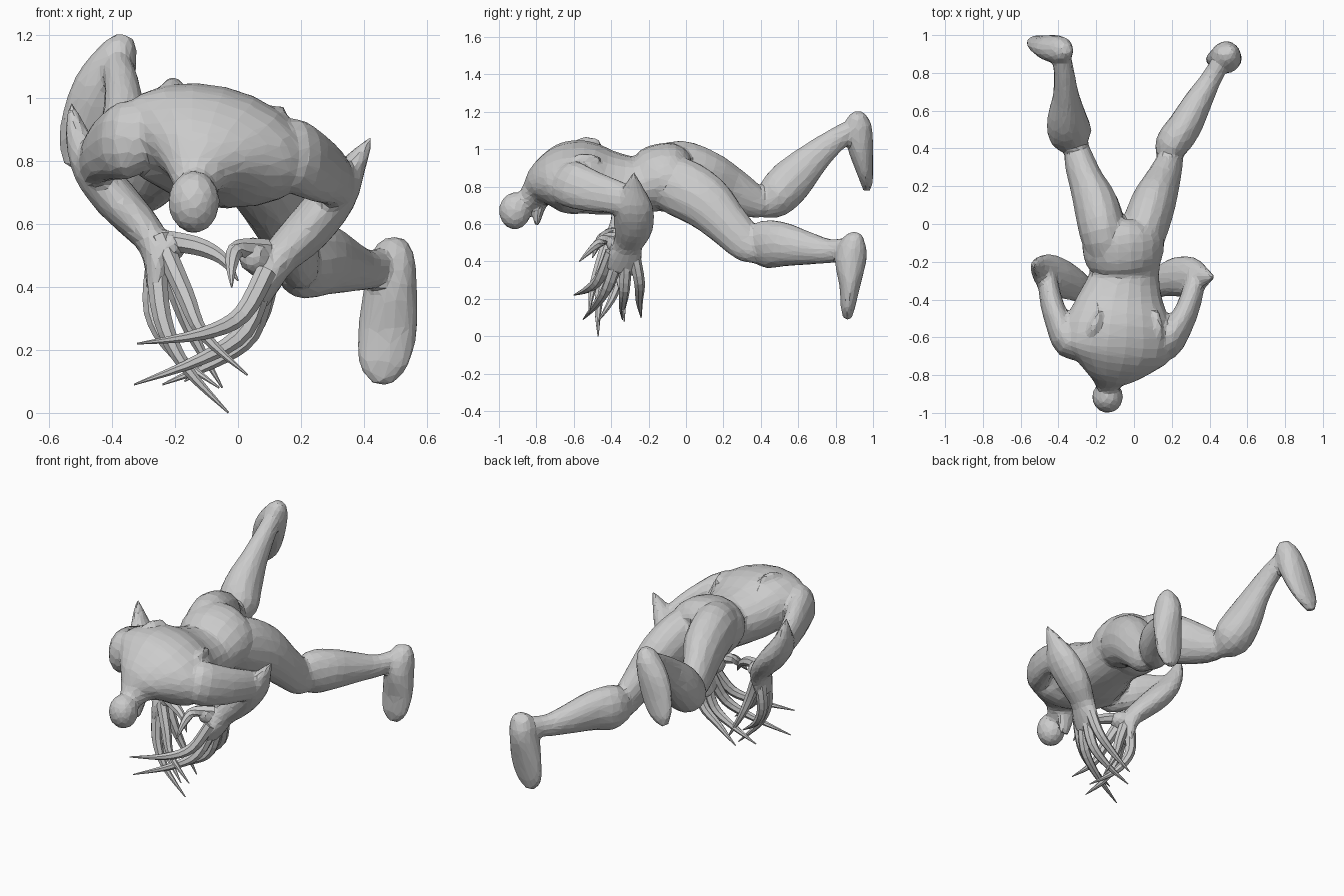
import bpy, bmesh, math
from mathutils import Vector, Matrix


def spline(rows, n):
    """Catmull-Rom resampling of rows of numbers."""
    out = []
    for i in range(len(rows) - 1):
        p = [rows[max(0, min(len(rows) - 1, i + k))] for k in (-1, 0, 1, 2)]
        for s in range(n):
            t = s / n
            out.append([0.5 * (2 * b + (c - a) * t + (2 * a - 5 * b + 4 * c - d) * t * t
                               + (3 * b - a - 3 * c + d) * t ** 3) for a, b, c, d in zip(*p)])
    return out + [list(rows[-1])]


def loft(bm, rows, side=(1, 0, 0), sides=14, n=3):
    """Closed tube of elliptical rings; row = x, y, z, half width, half depth."""
    rows = spline(rows, n)
    pts = [Vector(r[:3]) for r in rows]
    rings = []
    for i, r in enumerate(rows):
        t = (pts[min(i + 1, len(pts) - 1)] - pts[max(i - 1, 0)]).normalized()
        u = Vector(side)
        u = (u - t * u.dot(t)).normalized()
        w = t.cross(u)
        a, b = max(r[3], 0.003), max(r[4], 0.003)
        rings.append([bm.verts.new(pts[i] + u * a * math.cos(k * math.tau / sides)
                                   + w * b * math.sin(k * math.tau / sides)) for k in range(sides)])
    for p, q in zip(rings, rings[1:]):
        for k in range(sides):
            j = (k + 1) % sides
            bm.faces.new((p[k], p[j], q[j], q[k]))
    bm.faces.new(rings[0][::-1])
    bm.faces.new(rings[-1])


def ball(bm, c, r):
    bmesh.ops.create_icosphere(bm, subdivisions=3, radius=1,
                               matrix=Matrix.Translation(c) @ Matrix.Diagonal((*r, 1)))


def finish(bm, name):
    bmesh.ops.recalc_face_normals(bm, faces=bm.faces)
    me = bpy.data.meshes.new(name)
    bm.to_mesh(me)
    bm.free()
    ob = bpy.data.objects.new(name, me)
    bpy.context.collection.objects.link(ob)
    return ob


body = bmesh.new()

# torso: neck to pelvis, rolled so the left side is higher
loft(body, [(-.14, -.88, .69, .05, .05), (-.13, -.81, .76, .10, .08), (-.11, -.75, .81, .20, .13),
            (-.09, -.66, .84, .31, .18), (-.08, -.55, .85, .30, .19), (-.07, -.42, .82, .24, .17),
            (-.05, -.26, .81, .185, .15), (-.055, -.16, .84, .215, .18), (-.06, -.06, .85, .21, .18),
            (-.06, .0, .84, .12, .12)], side=(.97, 0, -.22), sides=20)

# shoulder blade ridges
loft(body, [(-.24, -.60, 1.0, .02, .03), (-.21, -.54, 1.04, .025, .03), (-.18, -.46, 1.03, .012, .02)])
loft(body, [(.14, -.60, .93, .02, .03), (.13, -.54, .95, .022, .03), (.12, -.46, .94, .012, .02)])

# head and jaw
ball(body, (-.14, -.915, .67), (.082, .085, .1))
loft(body, [(-.14, -.76, .76, .06, .05), (-.14, -.785, .68, .055, .03), (-.14, -.80, .59, .03, .014)])

# legs
loft(body, [(.02, -.15, .82, .11, .13), (.05, -.04, .80, .125, .16), (.10, .10, .72, .12, .15),
            (.15, .22, .60, .095, .12), (.19, .33, .49, .07, .10), (.20, .39, .46, .06, .07)])
loft(body, [(.17, .33, .47, .05, .08), (.20, .42, .49, .09, .13), (.27, .52, .49, .09, .12),
            (.34, .65, .47, .075, .09), (.41, .77, .455, .055, .065), (.47, .88, .47, .05, .06)])
loft(body, [(-.14, -.15, .88, .11, .13), (-.165, -.04, .89, .125, .16), (-.20, .10, .85, .12, .15),
            (-.25, .22, .79, .095, .13), (-.29, .34, .73, .08, .10), (-.30, .42, .70, .06, .07)])
loft(body, [(-.30, .39, .69, .05, .06), (-.335, .47, .735, .115, .11), (-.355, .56, .83, .105, .12),
            (-.36, .68, .95, .07, .09), (-.37, .80, 1.05, .055, .065), (-.385, .89, 1.10, .05, .06)])

# feet, heel to toe
loft(body, [(.48, .925, .54, .045, .03), (.49, .90, .50, .07, .07), (.485, .88, .40, .085, .085),
            (.475, .875, .26, .095, .055), (.46, .865, .15, .078, .038), (.455, .865, .09, .03, .02)])
loft(body, [(-.355, .93, 1.195, .03, .03), (-.38, .92, 1.14, .065, .07), (-.43, .93, 1.03, .095, .072),
            (-.475, .95, .91, .092, .05), (-.51, .965, .83, .065, .035), (-.53, .965, .78, .025, .02)])

# upper arms, rooted inside the chest
loft(body, [(.08, -.66, .84, .06, .07), (.17, -.63, .82, .085, .125), (.25, -.52, .78, .07, .115),
            (.30, -.40, .75, .06, .095), (.33, -.27, .71, .055, .08)])
loft(body, [(-.24, -.66, .87, .06, .07), (-.34, -.63, .87, .085, .125), (-.40, -.52, .85, .07, .115),
            (-.44, -.40, .82, .06, .095), (-.46, -.26, .77, .05, .08)])

# forearms: elbow spike to palm
loft(body, [(.425, -.28, .875, .008, .008), (.37, -.28, .79, .055, .04), (.31, -.28, .69, .105, .07),
            (.22, -.28, .58, .105, .075), (.13, -.31, .49, .08, .06), (.09, -.33, .41, .095, .045),
            (.06, -.35, .34, .08, .028)], side=(0, 1, 0))
loft(body, [(-.53, -.22, .985, .008, .008), (-.51, -.23, .88, .055, .04), (-.46, -.26, .77, .105, .065),
            (-.38, -.29, .67, .105, .07), (-.28, -.34, .56, .08, .055), (-.255, -.38, .48, .08, .045),
            (-.265, -.39, .39, .07, .028)], side=(0, 1, 0))

# thumb mounds
ball(body, (.05, -.37, .50), (.05, .06, .06))
ball(body, (-.21, -.39, .53), (.045, .06, .05))

ob = finish(body, "body")
m = ob.modifiers.new("fuse", 'REMESH')
m.mode, m.voxel_size = 'VOXEL', 0.012
m = ob.modifiers.new("soften", 'SMOOTH')
m.iterations, m.factor = 6, 0.5
m = ob.modifiers.new("facet", 'DECIMATE')
m.ratio = 0.07

# long clawed fingers, knuckle to tip
hands = {
    "right_claws": [
        [(.09, -.40, .45), (.01, -.46, .31), (-.12, -.53, .25), (-.32, -.60, .22)],
        [(.08, -.36, .42), (.02, -.42, .26), (-.12, -.48, .17), (-.33, -.55, .09)],
        [(.09, -.32, .42), (.04, -.33, .25), (-.08, -.34, .16), (-.24, -.34, .09)],
        [(.10, -.28, .44), (.06, -.25, .29), (-.05, -.25, .19), (-.17, -.24, .10)],
        [(.09, -.36, .52), (.00, -.43, .52), (-.02, -.50, .47), (-.02, -.57, .40)]],
    "left_claws": [
        [(-.26, -.35, .48), (-.27, -.36, .32), (-.20, -.40, .19), (-.06, -.47, .08)],
        [(-.26, -.41, .48), (-.24, -.45, .30), (-.17, -.47, .15), (-.03, -.47, .0)],
        [(-.25, -.40, .56), (-.17, -.46, .38), (-.11, -.50, .25), (.03, -.52, .12)],
        [(-.25, -.36, .54), (-.19, -.36, .37), (-.14, -.34, .24), (-.05, -.33, .08)],
        [(-.25, -.38, .55), (-.13, -.44, .53), (-.05, -.47, .49), (.00, -.50, .42)]],
}
for name, fingers in hands.items():
    bm = bmesh.new()
    for f in fingers:
        loft(bm, [(*p, r, r) for p, r in zip(f, (.034, .030, .020, .003))],
             side=(0, 1, 0), sides=7, n=4)
    finish(bm, name)
